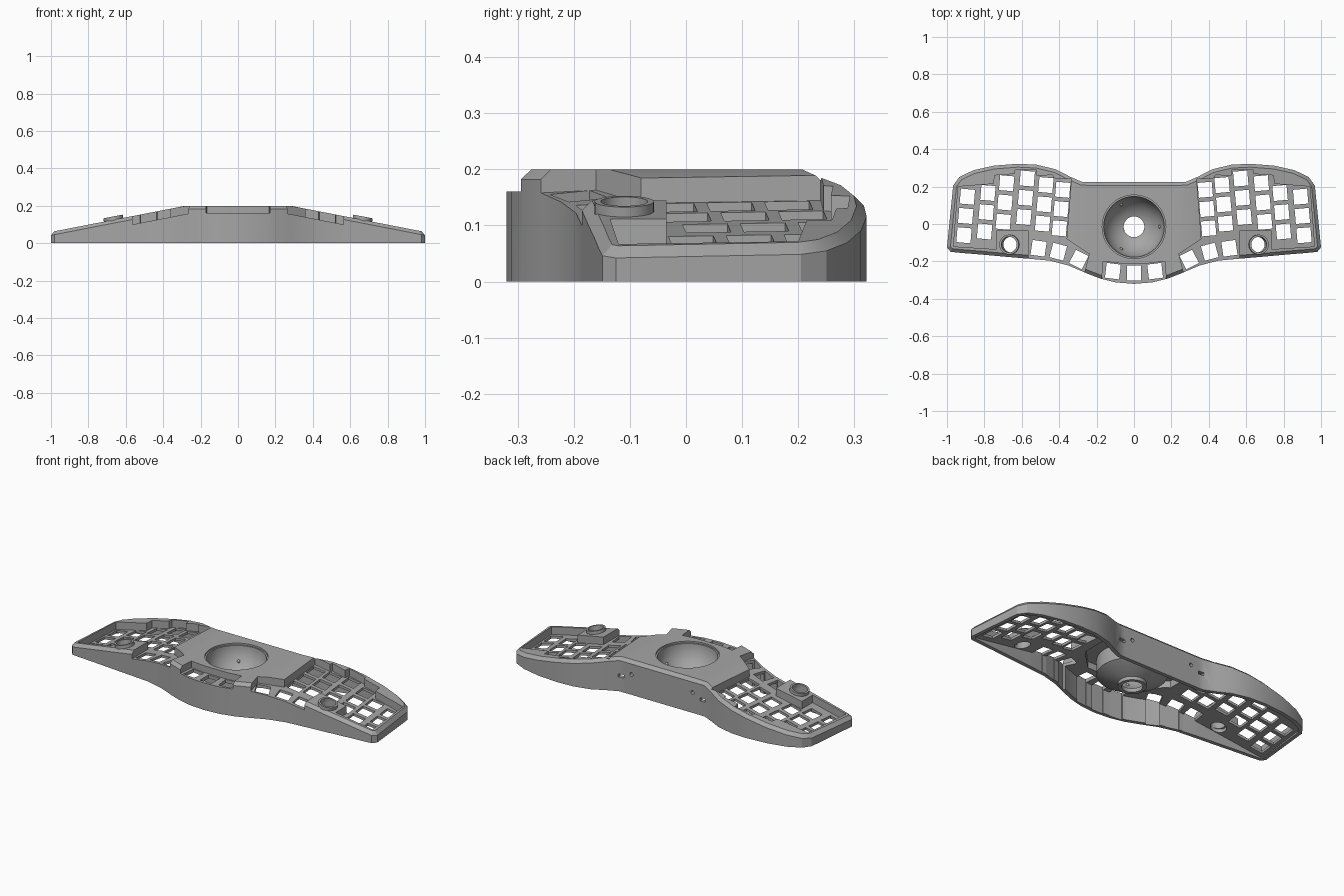
import bpy, bmesh, math
from mathutils import Matrix, Vector

if "Cube" in bpy.data.objects:
    bpy.data.objects.remove(bpy.data.objects["Cube"])

SLOPE = 0.14 / 0.72
WELL = 0.045            # depth of the key wells
CY = -0.015             # ball socket centre

grey = bpy.data.materials.new("grey plastic")
grey.diffuse_color = (0.38, 0.38, 0.38, 1)
grey.use_nodes = True
grey.node_tree.nodes["Principled BSDF"].inputs["Base Color"].default_value = grey.diffuse_color


def slope(x):
    return 0.2 - (abs(x) - 0.28) * SLOPE


def top(x):
    return min(0.2, slope(x))


def finish(name, bm):
    bmesh.ops.recalc_face_normals(bm, faces=bm.faces)
    me = bpy.data.meshes.new(name)
    bm.to_mesh(me)
    bm.free()
    me.materials.append(grey)
    ob = bpy.data.objects.new(name, me)
    bpy.context.collection.objects.link(ob)
    return ob


def boolean(target, tool, op='DIFFERENCE'):
    m = target.modifiers.new("cut", 'BOOLEAN')
    m.object, m.operation, m.solver = tool, op, 'EXACT'
    bpy.context.view_layer.objects.active = target
    bpy.ops.object.modifier_apply(modifier=m.name)
    bpy.data.objects.remove(tool)


def offset(loop, d):
    """Inset a counter-clockwise 2D loop by d."""
    out = []
    for i, p in enumerate(loop):
        a = (p - loop[i - 1]).normalized()
        b = (loop[(i + 1) % len(loop)] - p).normalized()
        na, nb = Vector((-a.y, a.x)), Vector((-b.y, b.x))
        n = (na + nb).normalized()
        out.append(p + n * (d / max(0.4, n.dot(na))))
    return out


def loft(name, layers):
    """Stack 3D loops; the caps are strips between front and back halves."""
    bm = bmesh.new()
    rings = [[bm.verts.new(p) for p in layer] for layer in layers]
    n = len(rings[0])
    for lo, hi in zip(rings, rings[1:]):
        for i in range(n):
            j = (i + 1) % n
            bm.faces.new((lo[i], lo[j], hi[j], hi[i]))
    for r in (rings[0], rings[-1]):
        for i in range(n // 2 - 1):
            bm.faces.new((r[i], r[i + 1], r[n - 2 - i], r[n - 1 - i]))
    return finish(name, bm)


def add_prism(bm, pts, lo, hi):
    """Vertical prism; lo and hi give z from x."""
    a = [bm.verts.new((x, y, lo(x))) for x, y in pts]
    b = [bm.verts.new((x, y, hi(x))) for x, y in pts]
    bm.faces.new(a)
    bm.faces.new(b)
    for i in range(len(pts)):
        j = (i + 1) % len(pts)
        bm.faces.new((a[i], a[j], b[j], b[i]))


def prism(name, pts, lo, hi):
    bm = bmesh.new()
    add_prism(bm, pts, lo, hi)
    return finish(name, bm)


def lathe(name, profile, matrix, steps=64, closed=False):
    """Spin (radius, z) points; open profiles get flat end caps."""
    bm = bmesh.new()
    rings = [[bm.verts.new((r * math.cos(k * math.tau / steps),
                            r * math.sin(k * math.tau / steps), z))
              for k in range(steps)] for r, z in profile]
    pairs = list(zip(rings, rings[1:]))
    if closed:
        pairs.append((rings[-1], rings[0]))
    else:
        bm.faces.new(rings[0])
        bm.faces.new(rings[-1])
    for a, b in pairs:
        for k in range(steps):
            j = (k + 1) % steps
            bm.faces.new((a[k], a[j], b[j], b[k]))
    bm.transform(matrix)
    return finish(name, bm)


# Outline: front and back points of the right half
front = [(0, -.32), (.1, -.312), (.18, -.292), (.25, -.265), (.28, -.252), (.35, -.222), (.45, -.196),
         (.57, -.185), (.7, -.174), (.82, -.163), (.92, -.155), (.98, -.149), (1.0, -.125)]
back = [(0, .225), (.1, .225), (.18, .225), (.25, .225), (.28, .226), (.34, .252), (.42, .293),
        (.52, .317), (.62, .322), (.75, .312), (.86, .287), (.935, .25), (.967, .205)]


def both(chain):
    return [Vector((-x, y)) for x, y in chain[:0:-1]] + [Vector(p) for p in chain]


outline = both(front) + both(back)[::-1]
at = lambda loop, z: [(p.x, p.y, z(p.x)) for p in loop]

# Shell with chamfered top edge, hollow underneath
case = loft("keyboard_case", [at(outline, lambda x: 0), at(outline, lambda x: top(x) - .018),
                              at(offset(outline, .018), top)])
inner = offset(outline, .022)
boolean(case, loft("cavity", [at(inner, lambda x: -.1), at(inner, lambda x: top(x) - .06)]))
boolean(case, prism("centre_cavity", [(-.29, -.05), (-.17, -.17), (.17, -.17), (.29, -.05),
                                      (.29, .195), (-.29, .195)], lambda x: -.1, lambda x: .178))

# Ball socket housing
place = Matrix.Translation((0, CY, 0))
boolean(case, lathe("socket", [(.185, .19), (.185, .09), (.13, .06), (.075, .04), (.075, .02)],
                    place), 'UNION')

# Key wells, stepped along the back and open at the front for the thumb keys
well = [(.335, .24), (.36, -.08), (.24, -.16), (.29, -.36), (.565, -.36), (.565, -.035), (.735, -.035),
        (.735, -.135), (.965, -.12), (.94, .2), (.75, .215), (.745, .26), (.64, .268),
        (.635, .288), (.525, .292), (.52, .258), (.435, .262), (.43, .245)]
for s in (1, -1):
    boolean(case, prism("well", [(s * x, y) for x, y in well],
                        lambda x: slope(x) - WELL, lambda x: .4))
boolean(case, prism("front_well", [(-.18, -.4), (.18, -.4), (.165, -.2), (.08, -.21),
                                   (-.08, -.21), (-.165, -.2)], lambda x: .16, lambda x: .4))

# Key openings: (x, y, tilt in degrees)
keys = [(x - .009 * r, y + .103 * r, 5) for x, y in
        ((.39, .08), (.48, .105), (.58, .14), (.69, .115), (.79, .063), (.9, .043)) for r in (-1, 0, 1)]
keys += [(.51, -.13, 8), (.405, -.148, 15), (.295, -.19, 27)]
keys = [(s * x, y, s * a) for s in (1, -1) for x, y, a in keys]
keys += [(-.113, -.252, -7), (0, -.262, 0), (.113, -.252, 7)]
bm = bmesh.new()
for x, y, a in keys:
    rot = Matrix.Rotation(math.radians(a), 2)
    pts = [Vector((x, y)) + rot @ Vector((.038 * u, .04 * v))
           for u, v in ((-1, -1), (1, -1), (1, 1), (-1, 1))]
    add_prism(bm, pts, lambda x: -.1, lambda x: .3)
boolean(case, finish("key_openings", bm))

# Spherical bowl, lip recess and centre hole
R, cz = .162, .195
arc = [(R * math.cos(math.radians(t)), cz - R * math.sin(math.radians(t))) for t in range(0, 71, 5)]
boolean(case, lathe("bowl", [(.17, .3), (.17, .19), (R, .19)] + arc[1:] + [(.055, -.1)], place))

# Stick holes and back ports
for s in (1, -1):
    boolean(case, lathe("stick_hole", [(.042, -.1), (.042, .3)],
                        Matrix.Translation((s * .665, -.11, 0)), 32))
    boolean(case, lathe("round_port", [(.011, -.06), (.011, .06)],
                        Matrix.Translation((s * .2, .225, .12)) @ Matrix.Rotation(math.pi / 2, 4, 'X'), 20))
    boolean(case, prism("slot_port", [(s * .25, .16), (s * .285, .16), (s * .285, .26), (s * .25, .26)],
                        lambda x: .085, lambda x: .103))

# Raised rings around the thumb sticks
rings = []
for s in (1, -1):
    m = Matrix.Translation((s * .665, -.11, .125)) @ Matrix.Rotation(s * math.atan(SLOPE), 4, 'Y')
    rings.append(lathe("stick_ring_" + ("right" if s > 0 else "left"),
                       [(.053, -.04), (.053, .018), (.042, .018), (.042, -.04)], m, 32, True))

# Ball bearing points in the bowl
beads = []
for k in range(3):
    t = math.tau * k / 3
    bm = bmesh.new()
    bmesh.ops.create_uvsphere(bm, u_segments=12, v_segments=8, radius=.009)
    bm.transform(Matrix.Translation((.137 * math.cos(t), CY + .137 * math.sin(t), .108)))
    beads.append(finish("bearing_%d" % (k + 1), bm))

# Smooth shading with sharp edges kept
bpy.ops.object.select_all(action='DESELECT')
for ob in [case] + rings + beads:
    ob.select_set(True)
bpy.context.view_layer.objects.active = case
bpy.ops.object.shade_smooth_by_angle(angle=math.radians(25))
